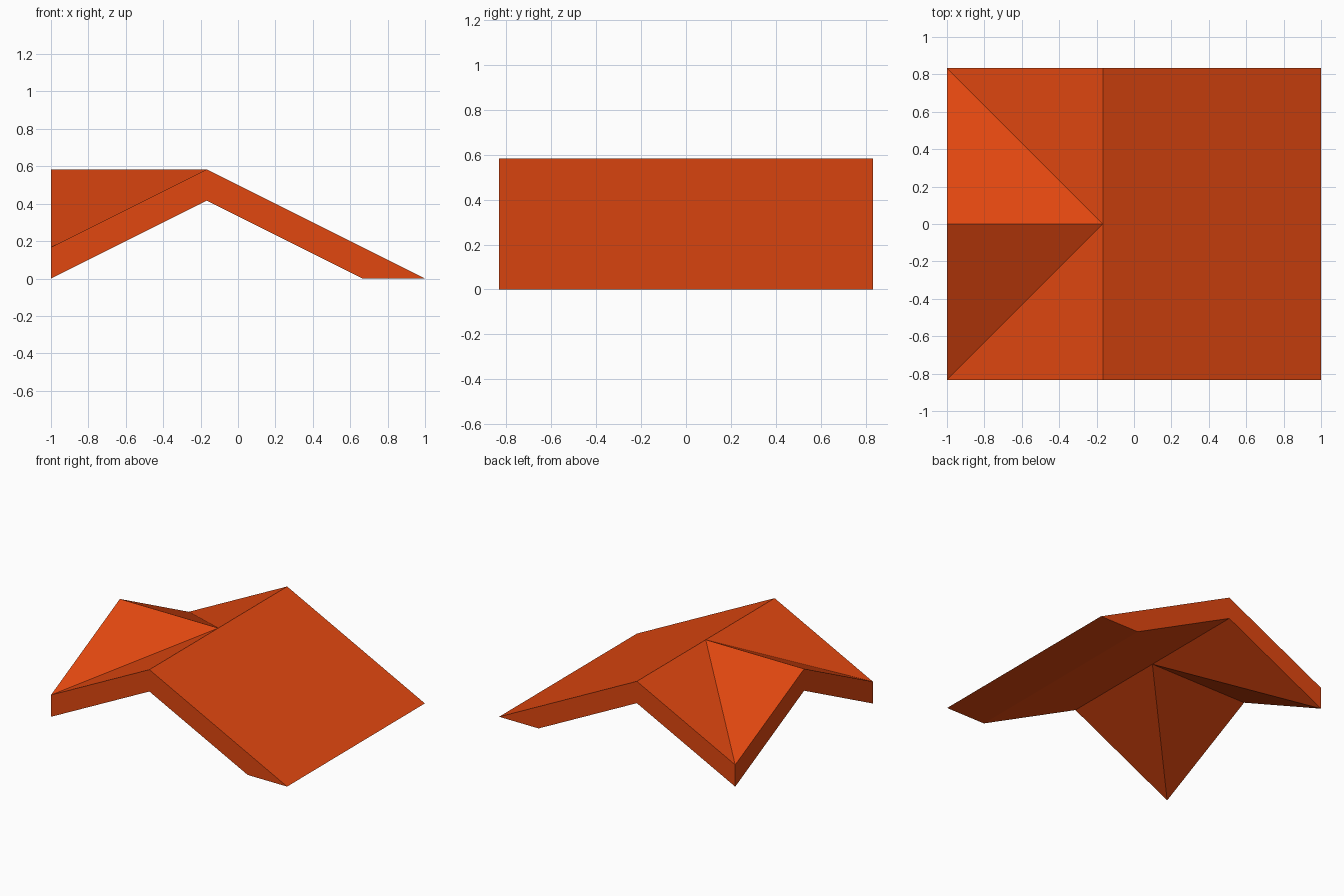
import bpy
import bmesh

cube = bpy.data.objects.get("Cube")
if cube:
    bpy.data.objects.remove(cube, do_unlink=True)

# Roof dimensions: main ridge runs along y, side gable runs to -x
HALF_DEPTH = 0.833
RIDGE_X = -0.167
RIDGE_Z = 0.583
THICK = 0.167
PITCH = 0.5

# Terracotta colour
mat = bpy.data.materials.new("orange_roof")
mat.use_nodes = True
color = (0.75, 0.063, 0.005, 1)
mat.diffuse_color = color
mat.node_tree.nodes["Principled BSDF"].inputs["Base Color"].default_value = color


def roof_points(bm, ridge_z):
    """Outline points of one roof skin, with the eave cut at ground level."""
    eave_x = RIDGE_X + ridge_z / PITCH
    valley_z = ridge_z - HALF_DEPTH * PITCH
    d = HALF_DEPTH
    points = {
        "eave_front": (eave_x, -d, 0),
        "eave_back": (eave_x, d, 0),
        "ridge_back": (RIDGE_X, d, ridge_z),
        "valley_back": (-1, d, valley_z),
        "gable": (-1, 0, ridge_z),
        "valley_front": (-1, -d, valley_z),
        "ridge_front": (RIDGE_X, -d, ridge_z),
        "junction": (RIDGE_X, 0, ridge_z),
    }
    return {name: bm.verts.new(co) for name, co in points.items()}


bm = bmesh.new()
top = roof_points(bm, RIDGE_Z)
under = roof_points(bm, RIDGE_Z - THICK)

# Long slope, two short slopes and two gable slopes, above and below
slopes = [["eave_front", "eave_back", "ridge_back", "junction", "ridge_front"]]
for side in ("front", "back"):
    slopes.append(["ridge_" + side, "junction", "valley_" + side])
    slopes.append(["valley_" + side, "junction", "gable"])
for skin in (top, under):
    for names in slopes:
        bm.faces.new([skin[n] for n in names])

# Edge strips joining the two skins
rim = [n for n in top if n != "junction"]
for a, b in zip(rim, rim[1:] + rim[:1]):
    bm.faces.new([top[a], top[b], under[b], under[a]])

bmesh.ops.recalc_face_normals(bm, faces=bm.faces)
mesh = bpy.data.meshes.new("roof")
bm.to_mesh(mesh)
bm.free()
mesh.materials.append(mat)
roof = bpy.data.objects.new("roof", mesh)
bpy.context.collection.objects.link(roof)
